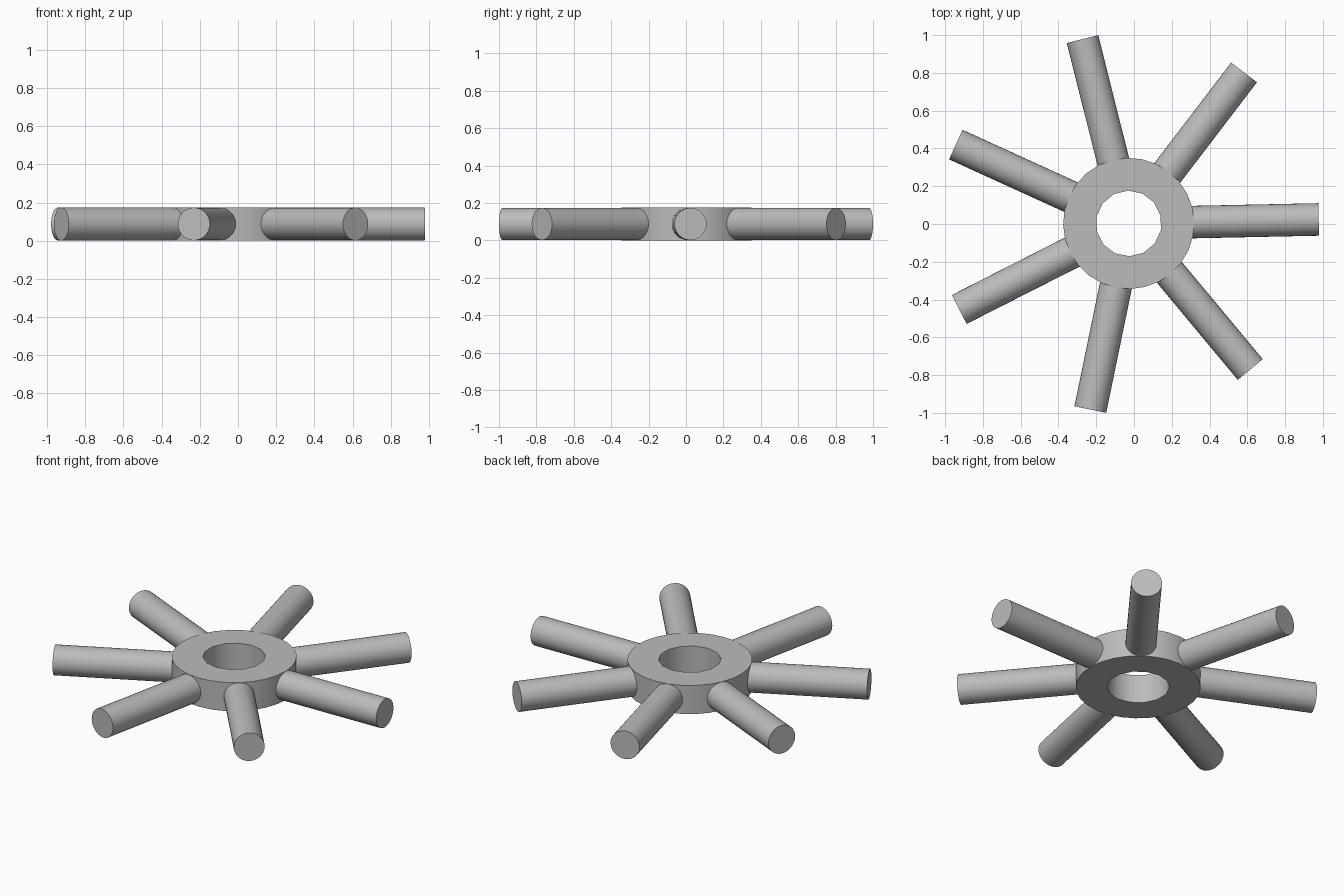
import bpy, bmesh
from math import radians, cos, sin
from mathutils import Matrix, Vector

if "Cube" in bpy.data.objects:
    bpy.data.objects.remove(bpy.data.objects["Cube"])

HUB = Vector((-0.028, 0.003, 0))   # hub axis
HEIGHT = 0.175
SPOKES = 7
TILT = radians(1.2)                # rotation of the whole wheel
INNER, TIP, SPOKE_R = 0.24, 1.006, 0.086

grey = bpy.data.materials.new("plain grey")
grey.use_nodes = True
colour = (0.5, 0.5, 0.5, 1)
grey.diffuse_color = colour
grey.node_tree.nodes["Principled BSDF"].inputs["Base Color"].default_value = colour


def finish(obj):
    obj.data.materials.append(grey)
    bpy.ops.object.select_all(action='DESELECT')
    obj.select_set(True)
    bpy.context.view_layer.objects.active = obj
    bpy.ops.object.shade_smooth_by_angle(angle=radians(30))


# Hub: a flat ring between two circles, extruded upward
bm = bmesh.new()
for radius, sides in ((0.347, 28), (0.174, 14)):
    bmesh.ops.create_circle(bm, segments=sides, radius=radius,
                            matrix=Matrix.Rotation(TILT, 4, 'Z'))
bmesh.ops.triangle_fill(bm, edges=bm.edges[:], use_beauty=True)
top = bmesh.ops.extrude_face_region(bm, geom=bm.faces[:], use_keep_orig=True)
bmesh.ops.translate(bm, vec=(0, 0, HEIGHT),
                    verts=[v for v in top["geom"] if isinstance(v, bmesh.types.BMVert)])
bmesh.ops.recalc_face_normals(bm, faces=bm.faces[:])
mesh = bpy.data.meshes.new("hub")
bm.to_mesh(mesh)
bm.free()
hub = bpy.data.objects.new("hub", mesh)
hub.location = HUB
bpy.context.collection.objects.link(hub)
finish(hub)

# Spokes: round bars reaching out of the hub rim
for i in range(SPOKES):
    angle = TILT + radians(360) * i / SPOKES
    middle = (INNER + TIP) / 2
    bpy.ops.mesh.primitive_cylinder_add(
        vertices=32, radius=SPOKE_R, depth=TIP - INNER,
        location=HUB + Vector((middle * cos(angle), middle * sin(angle), HEIGHT / 2)),
        rotation=(0, radians(90), angle))
    spoke = bpy.context.object
    spoke.name = f"spoke_{i + 1}"
    finish(spoke)
